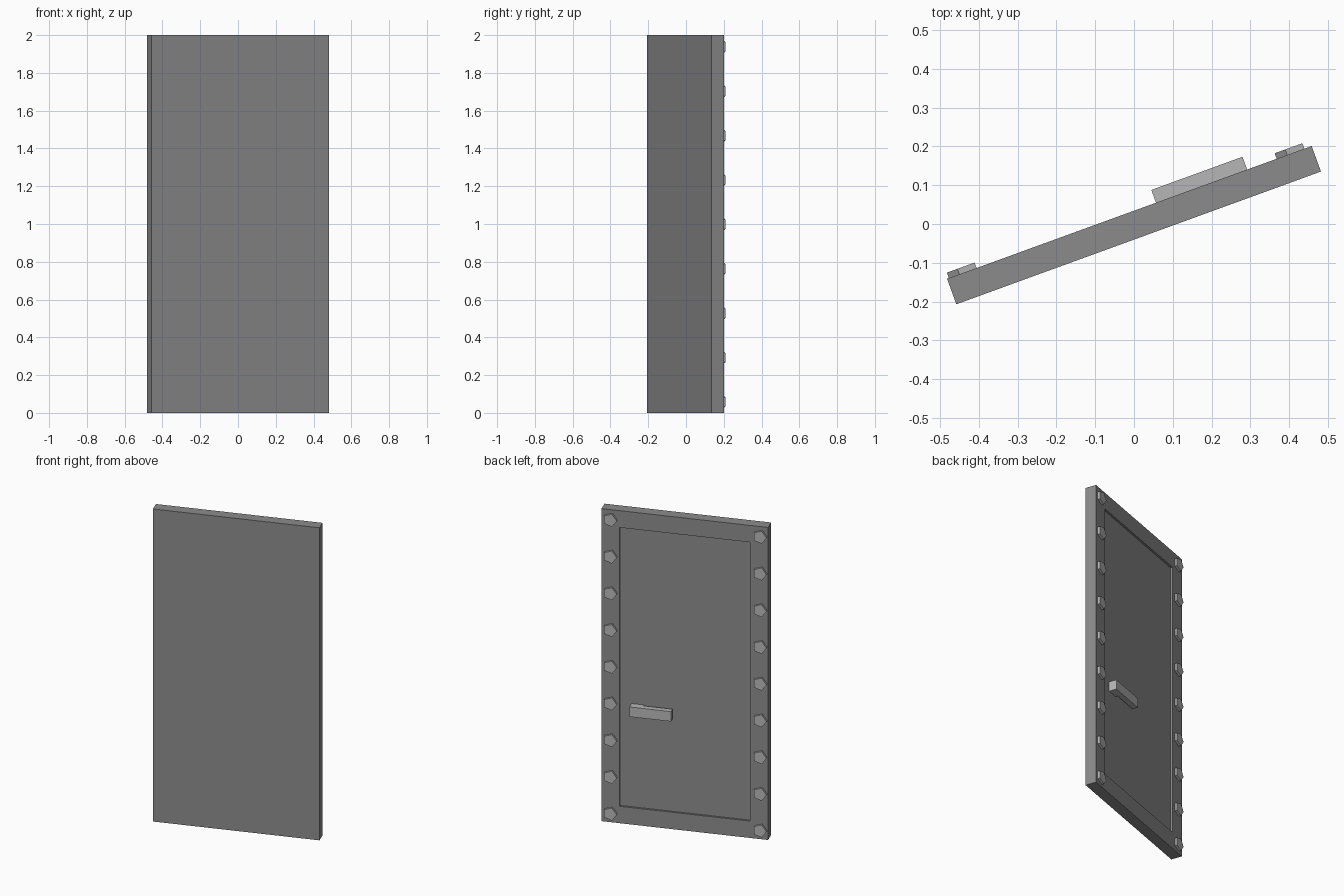
import bpy, bmesh
from math import radians, cos, sin, tau
from mathutils import Matrix

if "Cube" in bpy.data.objects:
    bpy.data.objects.remove(bpy.data.objects["Cube"])

# The door stands ajar: everything is built square, then swung about z
SWING = Matrix.Translation((0, -0.003, 0)) @ Matrix.Rotation(radians(20), 4, 'Z')
T = 0.035          # half thickness of the slab
RECESS = 0.013


def grey(name, v):
    mat = bpy.data.materials.new(name)
    mat.diffuse_color = (v, v, v, 1)
    mat.use_nodes = True
    mat.node_tree.nodes["Principled BSDF"].inputs["Base Color"].default_value = mat.diffuse_color
    return mat


DARK = grey("dark_metal", 0.26)
LIGHT = grey("light_metal", 0.47)


def finish(name, bm, mat):
    bmesh.ops.recalc_face_normals(bm, faces=bm.faces)
    mesh = bpy.data.meshes.new(name)
    bm.to_mesh(mesh)
    bm.free()
    mesh.materials.append(mat)
    ob = bpy.data.objects.new(name, mesh)
    ob.matrix_world = SWING
    bpy.context.collection.objects.link(ob)


def prism(bm, points, vec):
    """Extrude a closed outline along vec."""
    base = bm.faces.new([bm.verts.new(p) for p in points])
    geom = bmesh.ops.extrude_face_region(bm, geom=[base])["geom"]
    bmesh.ops.translate(bm, vec=vec,
                        verts=[v for v in geom if isinstance(v, bmesh.types.BMVert)])


# Slab with a sunken panel on the back
bm = bmesh.new()
bmesh.ops.create_cube(bm, size=1, matrix=Matrix.Translation((0, 0, 1))
                      @ Matrix.Diagonal((1, 2 * T, 2, 1)))
bm.normal_update()
back = max(bm.faces, key=lambda f: f.normal.y)
bmesh.ops.inset_region(bm, faces=[back], thickness=0.108, use_even_offset=True)
panel = bmesh.ops.extrude_discrete_faces(bm, faces=[back])["faces"][0]
bmesh.ops.translate(bm, verts=panel.verts, vec=(0, -RECESS, 0))
finish("door_slab", bm, DARK)

# Lever handle: L-shaped profile, short stem at the outer end and a flat bar
x0, x1, stem = 0.073, 0.323, 0.248
y0, y1, y2 = T - RECESS, 0.035, 0.07
profile = [(x1, y0), (x1, y2), (x0, y2), (x0, y1), (stem, y1), (stem, y0)]
bm = bmesh.new()
prism(bm, [(x, y, 0.705) for x, y in profile], (0, 0, 0.063))
finish("door_handle", bm, LIGHT)

# Five-sided bolts down both edges of the frame, one corner toward -x
for side, x in (("left", -0.453), ("right", 0.446)):
    bm = bmesh.new()
    for i in range(9):
        z = 0.058 + 0.235 * i
        prism(bm, [(x - 0.042 * cos(tau * k / 5), T, z + 0.042 * sin(tau * k / 5))
                   for k in range(5)], (0, 0.015, 0))
    finish(side + "_bolts", bm, LIGHT)
